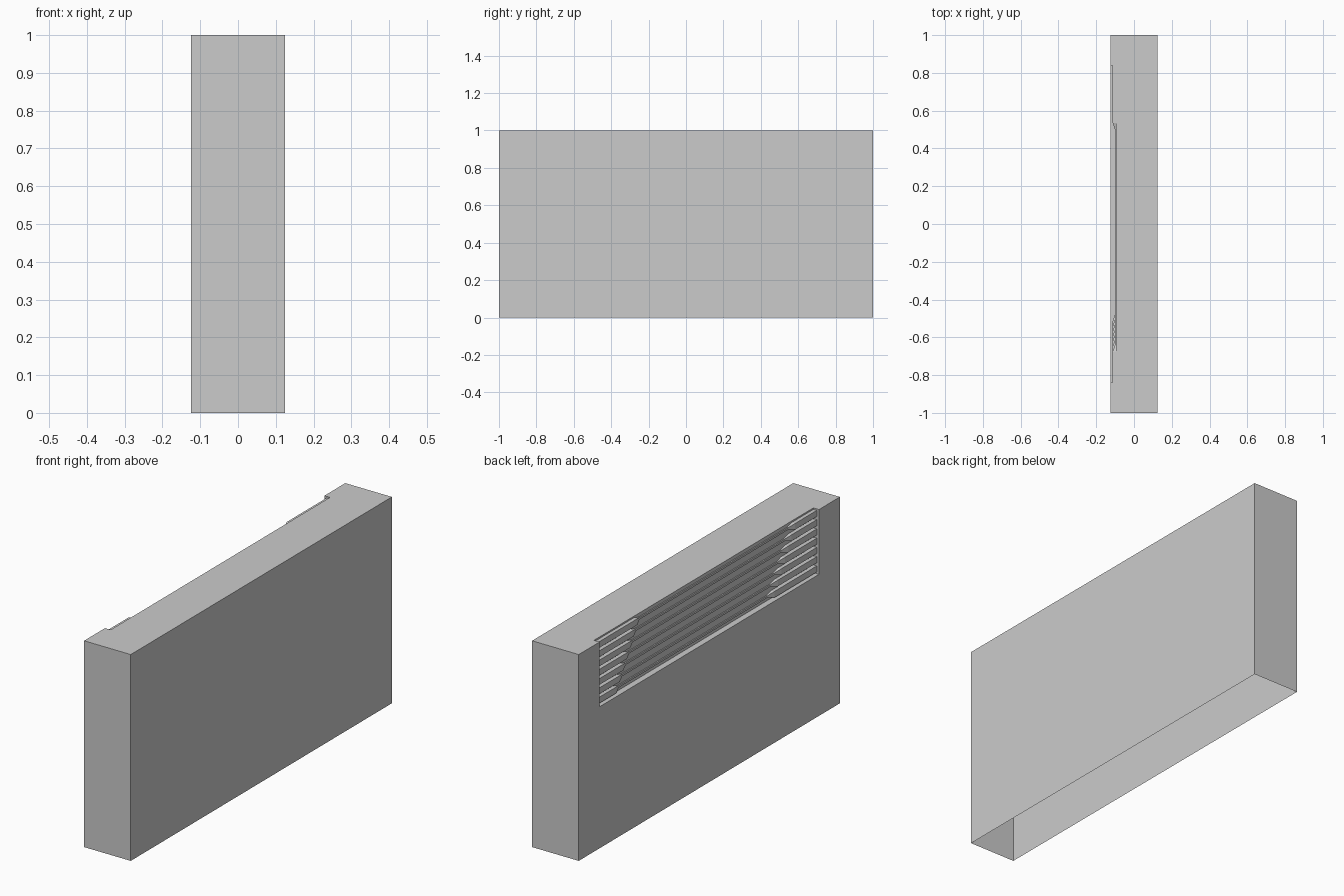
import bpy, bmesh

if "Cube" in bpy.data.objects:
    bpy.data.objects.remove(bpy.data.objects["Cube"])

HX, HY, H = 0.125, 1.0, 1.0        # outer half sizes and height
RX, RY, RZ = -0.095, 0.84, 0.686   # recess back plane, half length, sill height


def build(name, faces):
    """Make an object from polygons given as lists of points."""
    bm = bmesh.new()
    for pts in faces:
        bm.faces.new([bm.verts.new(p) for p in pts])
    bmesh.ops.remove_doubles(bm, verts=bm.verts, dist=1e-5)
    bmesh.ops.recalc_face_normals(bm, faces=bm.faces)
    mesh = bpy.data.meshes.new(name)
    bm.to_mesh(mesh)
    bm.free()
    obj = bpy.data.objects.new(name, mesh)
    bpy.context.collection.objects.link(obj)
    return obj


# Wall shell, open underneath, with a shallow recess in the upper left side
top = [(HX, -HY), (HX, HY), (-HX, HY), (-HX, RY), (RX, RY), (RX, -RY), (-HX, -RY), (-HX, -HY)]
side = [(-HY, 0), (HY, 0), (HY, H), (RY, H), (RY, RZ), (-RY, RZ), (-RY, H), (-HY, H)]
faces = [[(x, y, H) for x, y in top],
         [(-HX, y, z) for y, z in side],
         [(HX, -HY, 0), (HX, HY, 0), (HX, HY, H), (HX, -HY, H)],
         [(RX, -RY, RZ), (RX, RY, RZ), (RX, RY, H), (RX, -RY, H)],
         [(-HX, -RY, RZ), (-HX, RY, RZ), (RX, RY, RZ), (RX, -RY, RZ)]]
for s in (-1, 1):
    faces.append([(-HX, s * HY, 0), (HX, s * HY, 0), (HX, s * HY, H), (-HX, s * HY, H)])
    faces.append([(-HX, s * RY, RZ), (RX, s * RY, RZ), (RX, s * RY, H), (-HX, s * RY, H)])
build("wall", faces)

# Seven horizontal ribs: deep at both ends, tapering to a thin strip between
ROWS, END, MID, TAPER = 7, 0.015, 0.005, 0.035
pitch = (H - RZ) / ROWS
for i in range(ROWS):
    t = i / (ROWS - 1)
    zc = RZ + pitch * (i + 0.5)
    right = -0.48 - 0.16 * t       # taper positions lean with height
    left = 0.66 - 0.16 * t
    stations = [(-RY, END, 0.018), (right - TAPER, END, 0.018), (right, MID, 0.006),
                (left, MID, 0.006), (left + TAPER, END, 0.018), (RY, END, 0.018)]
    rings = [[(RX, y, zc - h), (RX - p, y, zc - h), (RX - p, y, zc + h), (RX, y, zc + h)]
             for y, h, p in stations]
    ribs = [[a[k], a[k + 1], b[k + 1], b[k]]
            for a, b in zip(rings, rings[1:]) for k in range(3)]
    build(f"rib_{i + 1}", ribs)
